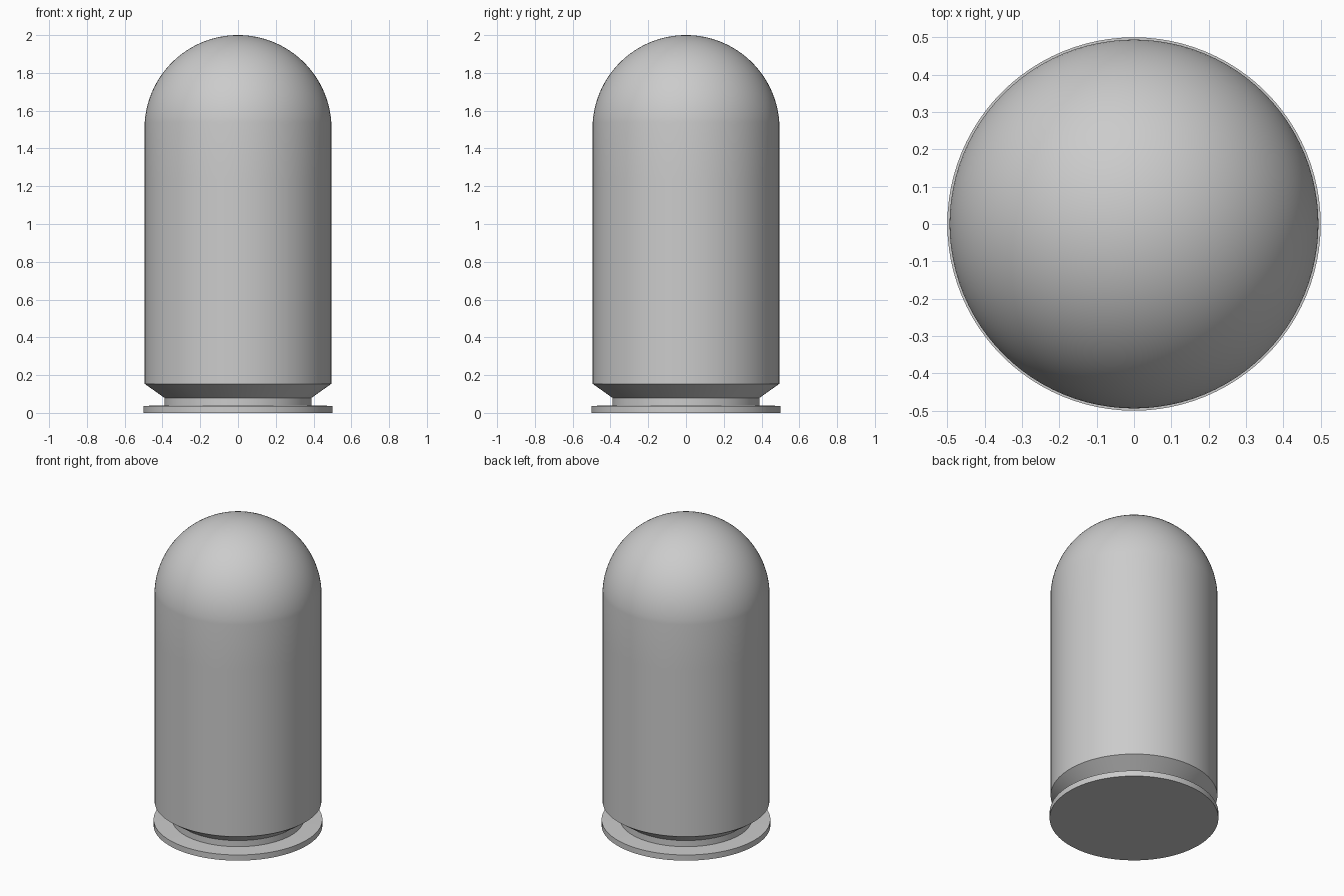
import bpy, bmesh, math

if "Cube" in bpy.data.objects:
    bpy.data.objects.remove(bpy.data.objects["Cube"])

SEGS = 96


def lathe(name, profile):
    """Spin an (r, z) profile around z; points on the axis become poles."""
    bm = bmesh.new()
    rings = []
    for r, z in profile:
        if r < 1e-6:
            rings.append([bm.verts.new((0, 0, z))])
        else:
            rings.append([bm.verts.new((r * math.cos(2 * math.pi * i / SEGS),
                                        r * math.sin(2 * math.pi * i / SEGS), z))
                          for i in range(SEGS)])
    for a, b in zip(rings, rings[1:]):
        for i in range(SEGS):
            j = (i + 1) % SEGS
            if len(a) == 1:
                bm.faces.new((a[0], b[j], b[i]))
            elif len(b) == 1:
                bm.faces.new((a[i], a[j], b[0]))
            else:
                bm.faces.new((a[i], a[j], b[j], b[i]))
    mesh = bpy.data.meshes.new(name)
    bm.to_mesh(mesh)
    bm.free()
    ob = bpy.data.objects.new(name, mesh)
    bpy.context.collection.objects.link(ob)
    bpy.ops.object.select_all(action='DESELECT')
    ob.select_set(True)
    bpy.context.view_layer.objects.active = ob
    bpy.ops.object.shade_smooth_by_angle(angle=math.radians(25))
    return ob


BODY_R, SEAM_Z, DOME_Z = 0.494, 1.24, 1.54

# Case: base rim, extraction groove, sloped shoulder and straight wall
lathe("cartridge_case", [(0, 0), (0.5, 0), (0.5, 0.037), (0.39, 0.04),
                         (0.39, 0.08), (BODY_R, 0.154), (BODY_R, SEAM_Z)])

# Domed head: short skirt above the seam, then a spherical cap up to z = 2
cap_h = 2 - DOME_Z
cap_r = (BODY_R ** 2 + cap_h ** 2) / (2 * cap_h)
start = math.asin((DOME_Z - (2 - cap_r)) / cap_r)
dome = [(BODY_R, SEAM_Z)]
N = 28
for k in range(N):
    a = start + (math.pi / 2 - start) * k / N
    dome.append((cap_r * math.cos(a), 2 - cap_r + cap_r * math.sin(a)))
dome.append((0, 2))
lathe("domed_head", dome)
